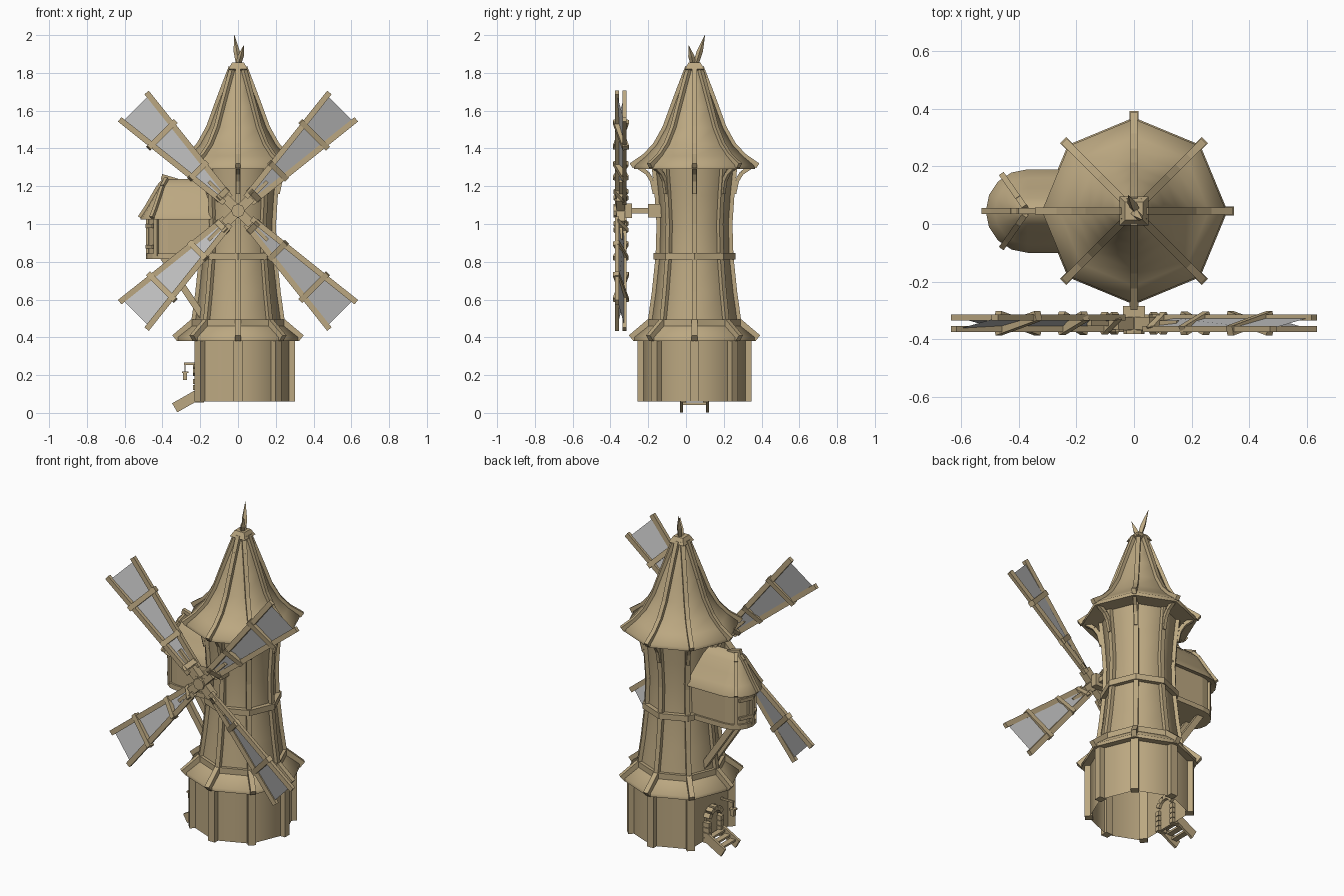
import bpy, bmesh, math
from mathutils import Vector

cube = bpy.data.objects.get("Cube")
if cube:
    bpy.data.objects.remove(cube)


def material(name, rgb):
    m = bpy.data.materials.new(name)
    m.use_nodes = True
    m.diffuse_color = (*rgb, 1)
    m.node_tree.nodes["Principled BSDF"].inputs["Base Color"].default_value = (*rgb, 1)
    return m


TAN = material("tan_wood", (0.50, 0.39, 0.22))
GREY = material("grey_cloth", (0.52, 0.52, 0.52))
CY = 0.045                      # tower axis in y
EIGHT = [i * math.pi / 4 for i in range(8)]


def finish(name, bm, mat=TAN, smooth=False):
    bmesh.ops.recalc_face_normals(bm, faces=bm.faces)
    me = bpy.data.meshes.new(name)
    bm.to_mesh(me)
    bm.free()
    me.materials.append(mat)
    if smooth:
        for p in me.polygons:
            p.use_smooth = True
        me.set_sharp_from_angle(angle=math.radians(50))
    ob = bpy.data.objects.new(name, me)
    bpy.context.collection.objects.link(ob)
    return ob


def polar(r, a, z):
    return Vector((r * math.cos(a), CY + r * math.sin(a), z))


def loft(name, rings, closed=True, loop=False, caps=False, smooth=False):
    """Skin a list of rings of points."""
    bm = bmesh.new()
    vs = [[bm.verts.new(p) for p in ring] for ring in rings]
    n = len(vs[0])
    pairs = list(zip(vs, vs[1:])) + ([(vs[-1], vs[0])] if loop else [])
    for a, b in pairs:
        for i in range(n if closed else n - 1):
            j = (i + 1) % n
            bm.faces.new((a[i], a[j], b[j], b[i]))
    if caps:
        bm.faces.new(vs[0])
        bm.faces.new(vs[-1])
    return finish(name, bm, smooth=smooth)


def lathe(name, profile, angles=EIGHT, **kw):
    return loft(name, [[polar(r, a, z) for a in angles] for r, z in profile], **kw)


def beams(name, items):
    """Square timbers: (start, end, width, depth, side direction)."""
    bm = bmesh.new()
    for p, q, w, d, side in items:
        p, q, side = Vector(p), Vector(q), Vector(side)
        along = (q - p).normalized()
        side = (side - along * side.dot(along)).normalized()
        up = along.cross(side)
        ends = [[bm.verts.new(c + side * sx * w / 2 + up * sy * d / 2)
                 for sx, sy in ((-1, -1), (1, -1), (1, 1), (-1, 1))] for c in (p, q)]
        bm.faces.new(ends[0])
        bm.faces.new(ends[1])
        for i in range(4):
            j = (i + 1) % 4
            bm.faces.new((ends[0][i], ends[0][j], ends[1][j], ends[1][i]))
    return finish(name, bm)


def ribs(name, profile, w, d, angles=EIGHT):
    items = []
    for a in angles:
        side = (-math.sin(a), math.cos(a), 0)
        for (r0, z0), (r1, z1) in zip(profile, profile[1:]):
            items.append((polar(r0, a, z0), polar(r1, a, z1), w, d, side))
    return beams(name, items)


# Tower walls; the base is flattened on the door side
door_free = [a for i, a in enumerate(EIGHT) if i != 4]
lathe("base_wall", [(0.28, 0.06), (0.28, 0.40)], door_free, smooth=True)
lathe("skirt_roof", [(0.19, 0.39), (0.325, 0.38), (0.325, 0.40), (0.23, 0.475)], smooth=True)
WALL = [(0.235, 0.46), (0.21, 0.64), (0.19, 0.83), (0.185, 1.0), (0.195, 1.15), (0.21, 1.30)]
lathe("tower_wall", WALL, smooth=True)
ROOF = [(0.32, 1.31), (0.26, 1.36), (0.205, 1.42), (0.155, 1.51), (0.115, 1.62), (0.07, 1.74), (0.035, 1.83)]
lathe("main_roof", [(0.19, 1.30), (0.32, 1.29)] + ROOF, smooth=True)

# Horizontal bands
for name, r, z in (("lower_band", 0.25, 0.46), ("middle_band", 0.218, 0.812)):
    lathe(name, [(r - 0.04, z), (r, z), (r, z + 0.035), (r - 0.04, z + 0.035)], loop=True)

# Timber ribs at every corner
ribs("base_posts", [(0.28, 0.06), (0.28, 0.40)], 0.045, 0.045, door_free)
ribs("skirt_ribs", [(0.335, 0.395), (0.235, 0.48)], 0.03, 0.04)
ribs("tower_posts", [(r + 0.002, z) for r, z in WALL], 0.028, 0.028)
ribs("roof_ribs", [(0.335, 1.308)] + ROOF[1:], 0.025, 0.03)
ribs("eave_brackets", [(0.21, 1.16), (0.225, 1.23), (0.25, 1.27), (0.295, 1.30)], 0.02, 0.022)

# Roof cap and twin spikes
cap_angles = [math.pi / 4 + i * math.pi / 2 for i in range(4)]
lathe("roof_cap", [(0.045, 1.81), (0.072, 1.82), (0.045, 1.855)], cap_angles, caps=True)
for name, tip, foot in (("tall_spike", (-0.02, 0.10, 2.0), (0.005, 0.05, 1.84)),
                        ("short_spike", (0.03, 0.015, 1.945), (0.0, 0.04, 1.84))):
    tip, foot = Vector(tip), Vector(foot)
    rings = [[foot.lerp(tip, t) + Vector((r * math.cos(a), r * math.sin(a), 0)) for a in EIGHT[::2]]
             for t, r in ((0, 0.015), (0.45, 0.017), (1, 0.001))]
    loft(name, rings, caps=True)

# Sails: two rails, cross bars, a short spar and a cloth for each arm
HUB = Vector((0, -0.345, 1.07))
for k in range(4):
    a = math.pi / 4 + k * math.pi / 2
    out = Vector((math.cos(a), 0, math.sin(a)))
    across = Vector((-math.sin(a), 0, math.cos(a)))

    def at(r, s):
        """Point on the pitched arm; s is -1 or 1 at the rails."""
        half = 0.022 + 0.078 * (r - 0.08) / 0.7
        return HUB + out * r + across * s * half + Vector((0, -0.02 * s, 0))

    items = [(at(0.08, s), at(0.785, s), 0.03, 0.022, across) for s in (-1, 1)]
    items += [(at(r, -1.3), at(r, 1.3), 0.03, 0.034, out) for r in (0.12, 0.3, 0.57)]
    items.append((HUB, at(0.1, 0), 0.05, 0.045, across))
    items.append((HUB, at(0.22, 0), 0.02, 0.02, across))
    beams(f"sail_frame_{k + 1}", items)
    bm = bmesh.new()
    bm.faces.new([bm.verts.new(at(r, s)) for r, s in ((0.13, -1), (0.765, -1), (0.765, 1), (0.13, 1))])
    finish(f"sail_cloth_{k + 1}", bm, GREY)

# Hub and shaft
beams("hub", [((0, -0.37, 1.07), (0, -0.285, 1.07), 0.075, 0.075, (1, 0, 0)),
              ((0, -0.30, 1.07), (0, -0.13, 1.07), 0.03, 0.03, (1, 0, 0)),
              ((0, -0.20, 1.07), (0, -0.13, 1.07), 0.06, 0.07, (1, 0, 0))])
loft("hub_cap", [[Vector((0.036 * math.cos(a), y, 1.07 + 0.036 * math.sin(a))) for a in EIGHT]
                 for y in (-0.36, -0.383)], caps=True)

# Side turret with a rounded end, joined to the tower
TX = -0.37


def footprint(r, z, inner=-0.12):
    pts = [(inner, CY + r)]
    pts += [(TX + r * math.cos(a), CY + r * math.sin(a)) for a in [math.pi / 2 + i * math.pi / 8 for i in range(9)]]
    pts.append((inner, CY - r))
    return [Vector((x, y, z)) for x, y in pts]


def end_point(r, a, z):
    return Vector((TX + r * math.cos(a), CY + r * math.sin(a), z))


loft("turret_body", [footprint(0.105, 0.82), footprint(0.105, 1.06)], caps=True)
loft("turret_floor_trim", [footprint(0.116, 0.815), footprint(0.116, 0.845)], caps=True)
TROOF = [(0.145, 1.035), (0.115, 1.08), (0.08, 1.14), (0.045, 1.20), (0.008, 1.238)]
loft("turret_roof", [footprint(r, z) for r, z in [(0.10, 1.04), (0.145, 1.025)] + TROOF], caps=True, smooth=True)
items, posts = [], []
for a in (math.radians(125), math.pi, math.radians(235)):
    side = (-math.sin(a), math.cos(a), 0)
    for (r0, z0), (r1, z1) in zip(TROOF, TROOF[1:]):
        items.append((end_point(r0 + 0.006, a, z0), end_point(r1 + 0.006, a, z1), 0.02, 0.02, side))
    posts.append((end_point(0.106, a, 0.83), end_point(0.106, a, 1.03), 0.022, 0.022, side))
items.append(((-0.405, CY, 1.25), (-0.32, CY, 1.225), 0.022, 0.03, (0, 1, 0)))
beams("turret_roof_ribs", items)
beams("turret_posts", posts)

# Turret window frame and supporting struts
frame = []
for z in (0.88, 0.99):
    for s in (-1, 1):
        frame.append((end_point(0.11, math.pi, z), end_point(0.11, math.pi + s * 0.8, z), 0.02, 0.02, (0, 0, 1)))
beams("turret_window_frame", frame)
beams("turret_struts", [((-0.18, CY + s * 0.05, 0.50), (-0.40, CY + s * 0.05, 0.83), 0.03, 0.035, (0, 1, 0))
                        for s in (-1, 1)])

# Arched doorway of separate stones, door leaf and steps
stones = []
outline = [(-0.06, 0.07 + 0.032 * i) for i in range(4)]
outline += [(0.06 * math.cos(t), 0.185 + 0.06 * math.sin(t)) for t in [math.pi * (1 - i / 6) for i in range(1, 6)]]
outline += [(0.06, z) for y, z in reversed(outline[:4])]
for y, z in outline:
    stones.append(((-0.18, CY + y, z), (-0.238, CY + y, z), 0.028, 0.028, (0, y, max(z - 0.185, 0))))
beams("door_arch", stones)
beams("door_leaf", [((-0.203, CY, 0.06), (-0.203, CY, 0.23), 0.015, 0.11, (1, 0, 0))])
steps = [((-0.215, CY + s * 0.07, 0.095), (-0.335, CY + s * 0.07, 0.027), 0.016, 0.055, (0, 1, 0)) for s in (-1, 1)]
for i in range(3):
    x, z = -0.235 - 0.035 * i, 0.09 - 0.021 * i
    steps.append(((x, CY - 0.07, z), (x, CY + 0.07, z), 0.035, 0.012, (1, 0, 0)))
beams("door_steps", steps)

# Lantern on a bracket beside the door
LY = CY - 0.10
beams("lantern", [((-0.20, LY, 0.26), (-0.285, LY, 0.26), 0.01, 0.012, (0, 1, 0)),
                  ((-0.28, LY, 0.26), (-0.28, LY, 0.215), 0.006, 0.006, (0, 1, 0)),
                  ((-0.28, LY, 0.22), (-0.28, LY, 0.21), 0.034, 0.034, (0, 1, 0)),
                  ((-0.28, LY, 0.21), (-0.28, LY, 0.175), 0.022, 0.022, (0, 1, 0))])
